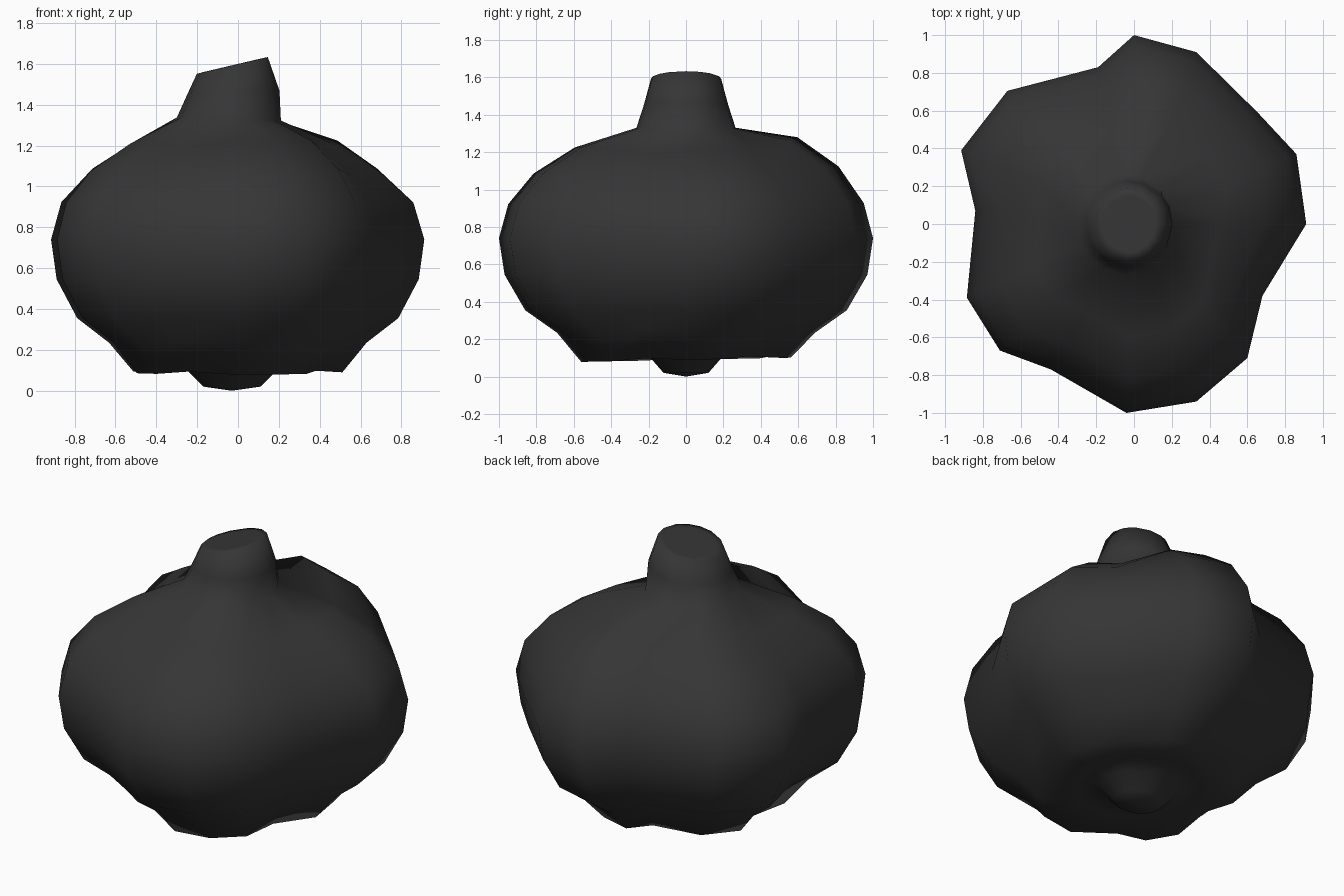
import bpy, bmesh, math

if "Cube" in bpy.data.objects:
    bpy.data.objects.remove(bpy.data.objects["Cube"])

# Equatorial outline: five lobes separated by grooves (counter-clockwise)
outline = [(0.912, 0), (0.86, 0.37), (0.655, 0.59), (0.33, 0.91), (0, 1.0), (-0.19, 0.83),
           (-0.67, 0.705), (-0.915, 0.39), (-0.84, 0.07), (-0.885, -0.39), (-0.71, -0.67),
           (-0.44, -0.77), (-0.04, -1.0), (0.33, -0.94), (0.60, -0.71), (0.68, -0.38)]
grooves = {2, 5, 8, 11, 15}
# Uneven shoulders: how far each column's shoulder sags and narrows
sag = {0: 0.035, 1: 0.02, 3: -0.02, 4: -0.035, 6: 0.01, 7: 0.02, 9: 0.035, 10: 0.025,
       12: 0.02, 13: 0.02, 14: 0.02}
slim = {0: 0.09, 1: 0.03, 7: 0.05}

# Body profile: radius factor, height, height shift in grooves, shoulder weight, y tilt
body_profile = [(0.56, 0.09, 0.012, 0, 0.02), (0.69, 0.235, 0.01, 0, 0), (0.86, 0.355, 0, 0, 0),
                (0.97, 0.545, 0, 0, 0), (1.0, 0.74, 0, 0, 0), (0.95, 0.925, -0.02, 0.1, 0),
                (0.815, 1.1, -0.045, 0.7, 0), (0.595, 1.245, -0.055, 1, 0)]
# Round rings: centre x, radius x, radius y, height, tilt
nub_rings = [(-0.03, 0.14, 0.12, 0.02, 0), (-0.03, 0.22, 0.19, 0.10, 0),
             (-0.03, 0.33, 0.33, 0.115, 0)]
stem_rings = [(-0.045, 0.255, 0.265, 1.33, -0.03), (-0.025, 0.228, 0.225, 1.455, 0.06),
              (-0.028, 0.174, 0.188, 1.592, 0.235), (-0.028, 0.14, 0.15, 1.593, 0.235)]

bm = bmesh.new()


def round_ring(cx, rx, ry, z, tilt):
    ring = []
    for x, y in outline:
        a = math.atan2(y, x)
        dx = rx * math.cos(a)
        ring.append(bm.verts.new((cx + dx, ry * math.sin(a), z + tilt * dx)))
    return ring


def body_ring(f, z, shift, weight, tilt):
    ring = []
    for i, (x, y) in enumerate(outline):
        k = f - weight * slim.get(i, 0)
        h = z + (shift if i in grooves else 0) - weight * sag.get(i, 0) + tilt * y * f
        ring.append(bm.verts.new((x * k, y * k, h)))
    return ring


# Blossom nub, lobed body and tilted stem as one continuous skin
rings = [round_ring(*r) for r in nub_rings]
rings += [body_ring(*r) for r in body_profile]
rings += [round_ring(*r) for r in stem_rings]
n = len(outline)
for low, high in zip(rings, rings[1:]):
    for i in range(n):
        j = (i + 1) % n
        bm.faces.new((low[i], low[j], high[j], high[i]))

# Nub tip and flat stem cut
tip = bm.verts.new((-0.03, 0, 0))
for i in range(n):
    bm.faces.new((tip, rings[0][(i + 1) % n], rings[0][i]))
bm.faces.new(rings[-1])

bmesh.ops.recalc_face_normals(bm, faces=bm.faces[:])
for f in bm.faces:
    f.smooth = True
mesh = bpy.data.meshes.new("pumpkin")
bm.to_mesh(mesh)
bm.free()
pumpkin = bpy.data.objects.new("pumpkin", mesh)
bpy.context.collection.objects.link(pumpkin)

# Dark skin
skin = bpy.data.materials.new("dark_skin")
skin.diffuse_color = (0.036, 0.036, 0.036, 1)
skin.use_nodes = True
skin.node_tree.nodes["Principled BSDF"].inputs["Base Color"].default_value = skin.diffuse_color
mesh.materials.append(skin)
